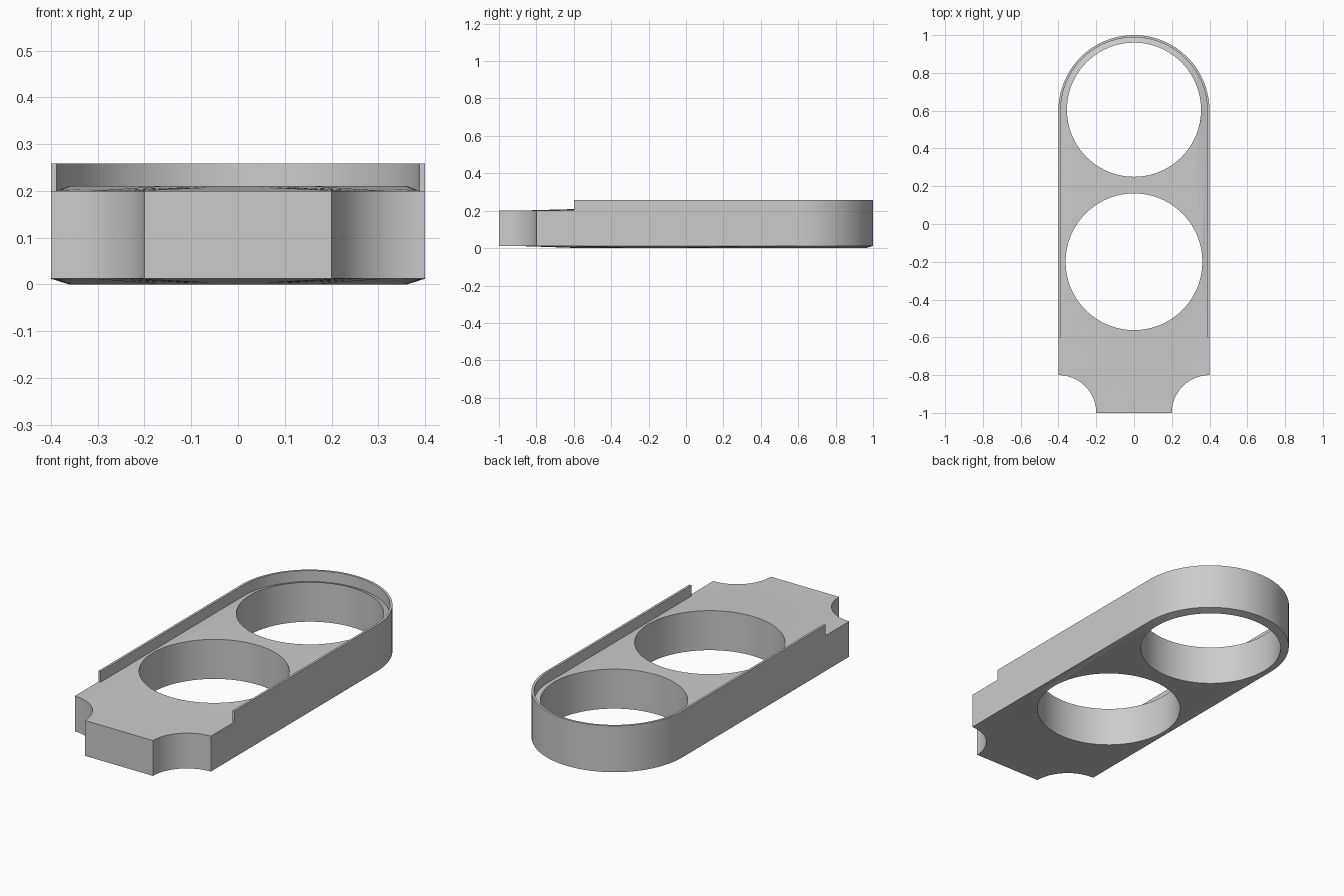
import bpy
import bmesh
from math import cos, sin, pi, radians

if "Cube" in bpy.data.objects:
    bpy.data.objects.remove(bpy.data.objects["Cube"], do_unlink=True)

HALF, INNER = 0.4, 0.388                   # outer half width, inside of the rim
EDGE_LOW, EDGE_HIGH = 0.012, 0.2           # plate heights along the outline
HOLE_LOW, HOLE_HIGH = 0.0, 0.21            # plate heights around the holes
RIM_TOP, RIM_FRONT, BACK_Y = 0.258, -0.6, 0.6
HOLES = [(0.605, 0.355), (-0.2, 0.362)]    # centre y, radius


def arc(cx, cy, r, start, end, n):
    return [(cx + r * cos(start + (end - start) * i / n),
             cy + r * sin(start + (end - start) * i / n)) for i in range(n + 1)]


def u_path(r):
    return [(r, RIM_FRONT)] + arc(0, BACK_Y, r, 0, pi, 64) + [(-r, RIM_FRONT)]


bm = bmesh.new()


def verts(points, z):
    return [bm.verts.new((x, y, z)) for x, y in points]


def strip(pa, za, pb, zb, closed=False):
    """Join two matching paths with smooth quads."""
    a, b = verts(pa, za), verts(pb, zb)
    n = len(a)
    for i in range(n if closed else n - 1):
        j = (i + 1) % n
        bm.faces.new((a[i], a[j], b[j], b[i])).smooth = True


def sheet(outline, holes, z_edge, z_hole):
    """Fill an outline around its holes, then lift the two to their heights."""
    edges, hole_verts, edge_verts = [], [], verts(outline, 0)
    for k, loop in enumerate([edge_verts] + [verts(h, 0) for h in holes]):
        edges += [bm.edges.new((loop[i - 1], loop[i])) for i in range(len(loop))]
        if k:
            hole_verts += loop
    bmesh.ops.triangle_fill(bm, use_beauty=True, use_dissolve=False,
                            edges=edges, normal=(0, 0, 1))
    for v in edge_verts:
        v.co.z = z_edge
    for v in hole_verts:
        v.co.z = z_hole


# Outlines: notched front end, straight sides and round back
front = (arc(-HALF, -1, 0.2, pi / 2, 0, 24) + arc(HALF, -1, 0.2, pi, pi / 2, 24))
outer, inner = u_path(HALF), u_path(INNER)
holes = [arc(0, cy, r, 0, 2 * pi, 96)[:-1] for cy, r in HOLES]

# Plate underside, top and outer wall
sheet(front + outer, holes, EDGE_LOW, HOLE_LOW)
sheet(front + [outer[0]] + inner + [outer[-1]], holes, EDGE_HIGH, HOLE_HIGH)
strip(front + outer, EDGE_LOW, front + outer, EDGE_HIGH, closed=True)

# Hole walls
for hole in holes:
    strip(hole, HOLE_LOW, hole, HOLE_HIGH, closed=True)

# Raised rim with its two square ends
strip(outer, EDGE_HIGH, outer, RIM_TOP)
strip(outer, RIM_TOP, inner, RIM_TOP)
strip(inner, RIM_TOP, inner, EDGE_HIGH)
for end in (0, -1):
    pair = [outer[end], inner[end]]
    strip(pair, EDGE_HIGH, pair, RIM_TOP)

bmesh.ops.remove_doubles(bm, verts=bm.verts, dist=0.00005)
bmesh.ops.recalc_face_normals(bm, faces=bm.faces)
mesh = bpy.data.meshes.new("rimmed_plate")
bm.to_mesh(mesh)
bm.free()
mesh.set_sharp_from_angle(angle=radians(30))

# Plain grey material
grey = bpy.data.materials.new("light grey")
grey.use_nodes = True
colour = (0.6, 0.6, 0.6, 1)
grey.diffuse_color = colour
grey.node_tree.nodes["Principled BSDF"].inputs["Base Color"].default_value = colour
mesh.materials.append(grey)

plate = bpy.data.objects.new("rimmed_plate", mesh)
bpy.context.collection.objects.link(plate)
